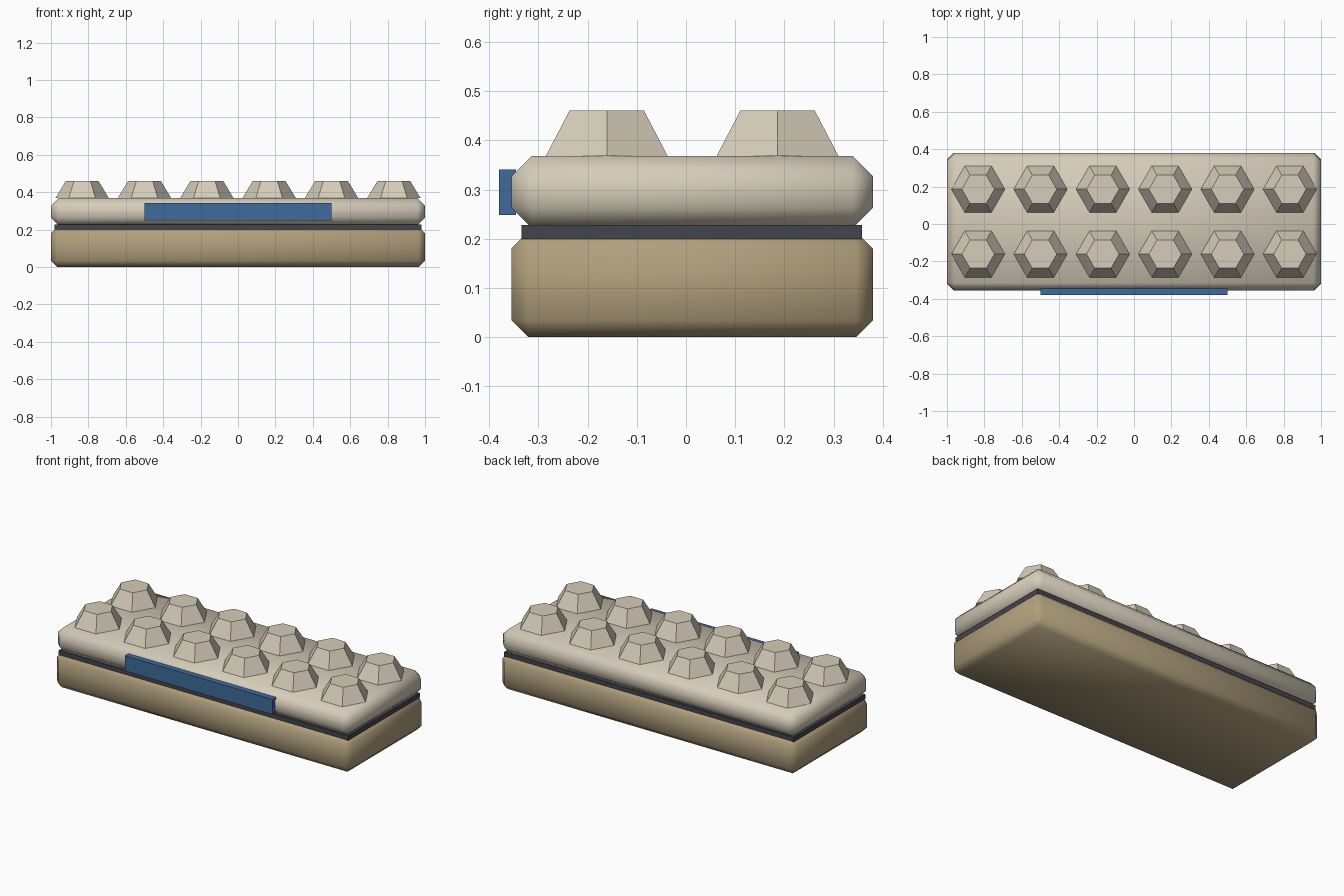
import bpy

default = bpy.data.objects.get("Cube")
if default:
    bpy.data.objects.remove(default)


def material(name, rgb):
    mat = bpy.data.materials.new(name)
    mat.use_nodes = True
    colour = (*rgb, 1)
    mat.diffuse_color = colour
    mat.node_tree.nodes["Principled BSDF"].inputs["Base Color"].default_value = colour
    return mat


cream = material("cream", (0.67, 0.61, 0.49))
tan = material("tan", (0.44, 0.35, 0.205))
charcoal = material("charcoal", (0.055, 0.06, 0.075))
blue = material("blue", (0.05, 0.145, 0.335))


def box(name, mat, half_x, y, z, chamfer=0):
    """Box between the given y and z limits, with soft chamfered edges if asked."""
    bpy.ops.mesh.primitive_cube_add(size=1, location=(0, sum(y) / 2, sum(z) / 2))
    obj = bpy.context.object
    obj.name = name
    obj.scale = (2 * half_x, y[1] - y[0], z[1] - z[0])
    bpy.ops.object.transform_apply(location=False, rotation=False, scale=True)
    obj.data.materials.append(mat)
    if chamfer:
        bevel = obj.modifiers.new("chamfer", "BEVEL")
        bevel.width = chamfer
        bevel.segments = 1
        bpy.ops.object.shade_smooth()
    return obj


# Body: tan base, dark seam and cream lid
BODY_Y = (-0.355, 0.38)
box("base", tan, 1.0, BODY_Y, (0, 0.215), 0.035)
box("seam", charcoal, 0.98, (-0.334, 0.358), (0.2, 0.228))
box("lid", cream, 1.0, BODY_Y, (0.222, 0.368), 0.041)

# Front plate
box("front_plate", blue, 0.5, (-0.38, -0.345), (0.248, 0.341))

# Two rows of six-sided studs, points facing left and right
for row, y in (("front", -0.161), ("back", 0.186)):
    for i in range(6):
        bpy.ops.mesh.primitive_cone_add(
            vertices=6, radius1=0.143, radius2=0.087, depth=0.093,
            location=((i - 2.5) / 3, y, 0.4145), rotation=(0, 0, 0.5235988))
        stud = bpy.context.object
        stud.name = f"{row}_stud_{i + 1}"
        stud.data.materials.append(cream)
